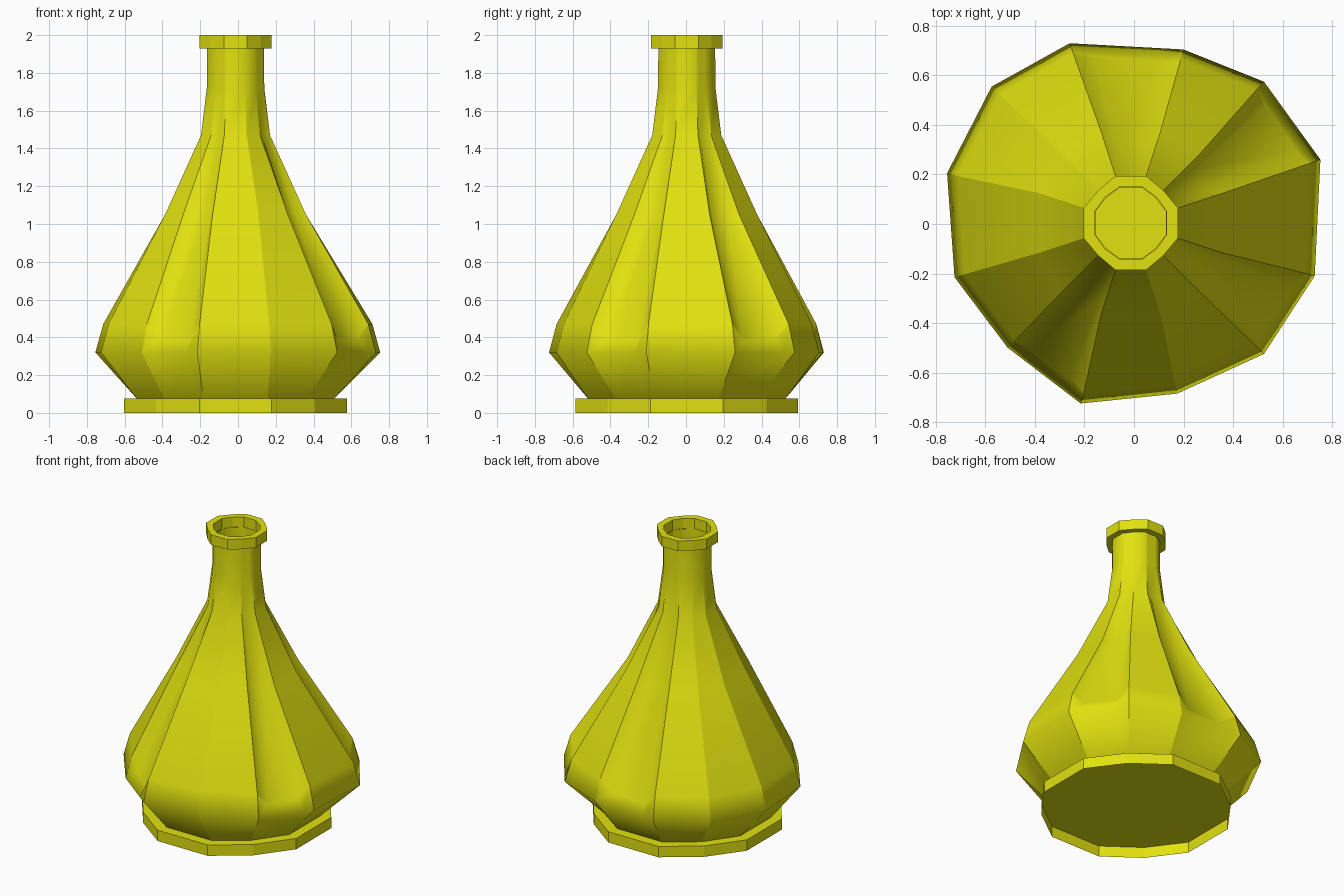
import bpy, bmesh, math
from mathutils import Vector

if "Cube" in bpy.data.objects:
    bpy.data.objects.remove(bpy.data.objects["Cube"])

# Slightly offset centre axis shared by foot, neck and lip
CX, CY = -0.013, 0.004
ANGLES = [a + 90 * q for q in range(4) for a in (18, 45, 72)]

mat = bpy.data.materials.new("yellow_glaze")
mat.diffuse_color = (0.75, 0.75, 0.005, 1)
mat.use_nodes = True
mat.node_tree.nodes["Principled BSDF"].inputs["Base Color"].default_value = mat.diffuse_color


def ring(r, z, diag=1.0):
    """Twelve-sided ring; diag scales the four 45 degree corners."""
    pts = []
    for i, a in enumerate(ANGLES):
        k = r * (diag if i % 3 == 1 else 1)
        t = math.radians(a)
        pts.append(Vector((CX + k * math.cos(t), CY + k * math.sin(t), z)))
    return pts


def skin(name, rings, smooth=False, soft_cols=(), cap_last=False, sharp_ring=None, sharp_top=9):
    """Bridge successive rings; ridges stay sharp below sharp_top except soft columns."""
    bm = bmesh.new()
    rows = [[bm.verts.new(p) for p in r] for r in rings]
    n = len(rows[0])
    for a, b in zip(rows, rows[1:]):
        for i in range(n):
            j = (i + 1) % n
            f = bm.faces.new((a[i], a[j], b[j], b[i]))
            f.smooth = smooth
    if cap_last:
        bm.faces.new(rows[-1])
    if smooth:
        for k, (a, b) in enumerate(zip(rows, rows[1:])):
            for i in range(n):
                if i not in soft_cols and k < sharp_top:
                    bm.edges.get((a[i], b[i])).smooth = False
        for i in soft_cols:
            row = rows[sharp_ring]
            for j in (i - 1, (i + 1) % n):
                bm.edges.get((row[i], row[j])).smooth = False
    me = bpy.data.meshes.new(name)
    bm.to_mesh(me)
    bm.free()
    me.materials.append(mat)
    ob = bpy.data.objects.new(name, me)
    bpy.context.collection.objects.link(ob)
    return ob


# Uneven belly outline, counter-clockwise from the right side
BELLY = [(.753, .26), (.525, .575), (.2, .705), (-.26, .73), (-.575, .555), (-.755, .205),
         (-.725, -.215), (-.51, -.5), (-.215, -.725), (.175, -.685), (.525, -.525), (.73, -.21)]


def belly(scale, z):
    return [Vector((x * scale, y * scale, z)) for x, y in BELLY]


# Body: belly tapering into the neck
rings = [ring(.55, .076, .97), belly(1, .32), belly(.945, .47), ring(.392, 1.05),
         ring(.192, 1.47, .95), ring(.16, 1.72, .95), ring(.158, 1.94, .95)]

# Four dented panels get two extra columns: a low ledge with a hollow above
DENTED = {0, 2, 7, 10}
DENT = {2: (.98, -.075), 3: (.88, 0)}
soft = []
body = []
for k, r in enumerate(rings):
    row = []
    for i, p in enumerate(r):
        row.append(p)
        if i in DENTED:
            s, dz = DENT.get(k, (1, 0))
            for t in (.2, .8):
                m = p.lerp(r[(i + 1) % 12], t)
                if k == 0:
                    soft.append(len(row))
                row.append(Vector((m.x * s, m.y * s, m.z + dz)))
    body.append(row)
skin("vase_body", body, smooth=True, soft_cols=soft, sharp_ring=2, sharp_top=5)

# Foot: open skirt with a recessed base plate
skin("foot", [ring(.62, 0, .96), ring(.62, .075, .96)], cap_last=True)

# Lip: flat collar round the mouth
skin("lip", [ring(.15, 1.93, .95), ring(.2, 1.93, .93), ring(.2, 2, .93),
             ring(.152, 2, .97), ring(.152, 1.93, .97)])
